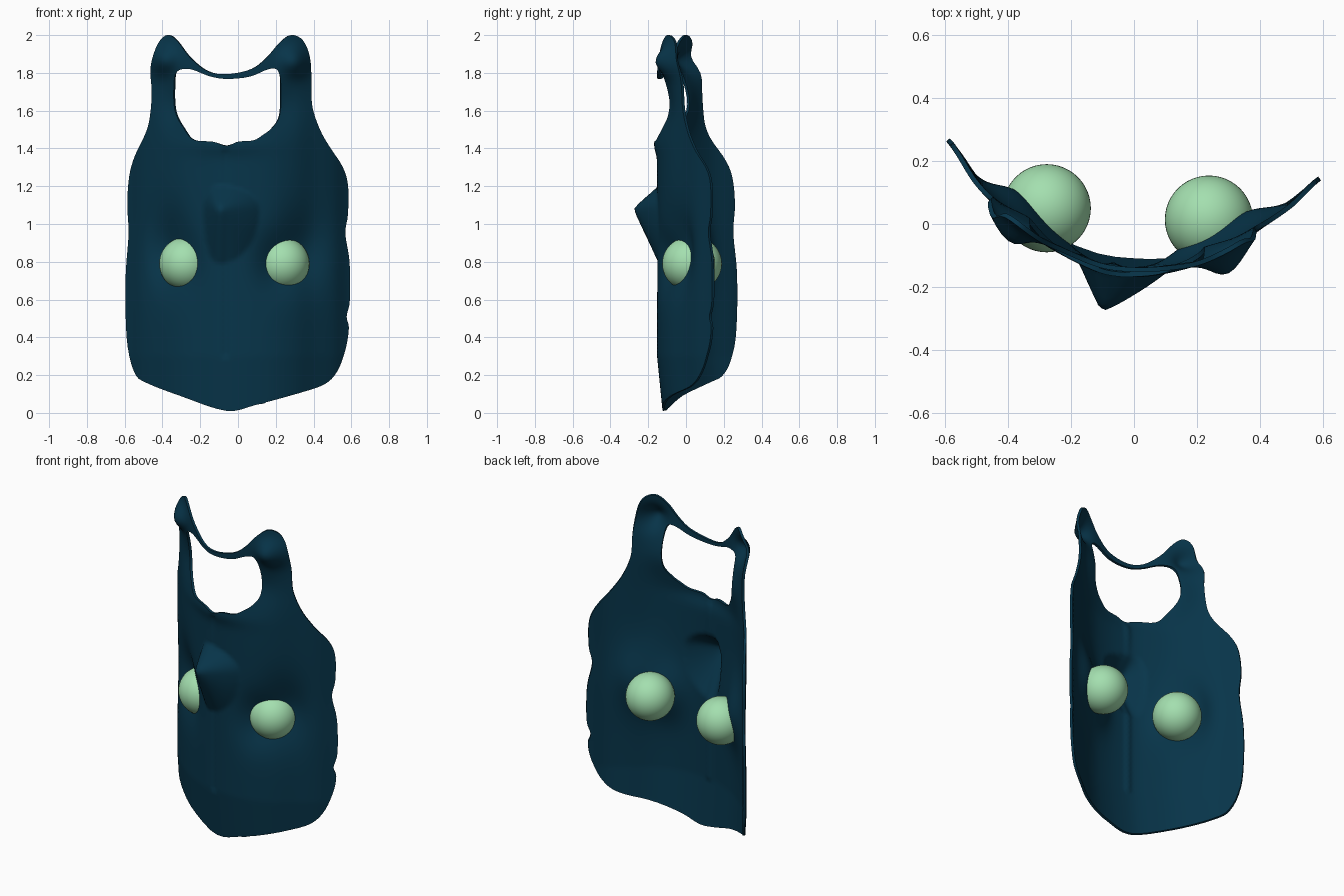
import bpy, bmesh, math
from mathutils import Vector
from mathutils.geometry import delaunay_2d_cdt

if "Cube" in bpy.data.objects:
    bpy.data.objects.remove(bpy.data.objects["Cube"])

# front outline (x, z) of the sheet and of the opening below the top band
OUTLINE = [(-.06, .012), (.1, .045), (.3, .1), (.45, .15), (.52, .22), (.565, .34), (.582, .45),
           (.57, .51), (.588, .6), (.586, .8), (.563, .95), (.577, 1.05), (.578, 1.2), (.55, 1.3),
           (.48, 1.41), (.43, 1.5), (.39, 1.62), (.385, 1.75), (.375, 1.88), (.34, 1.97),
           (.28, 2.0), (.22, 1.96), (.15, 1.88), (.07, 1.82), (-.06, 1.793), (-.16, 1.81),
           (-.25, 1.88), (-.32, 1.97), (-.37, 2.0), (-.42, 1.95), (-.457, 1.83), (-.452, 1.7),
           (-.46, 1.58), (-.48, 1.49), (-.54, 1.36), (-.57, 1.25), (-.58, 1.1), (-.573, .95),
           (-.588, .75), (-.59, .55), (-.578, .35), (-.54, .21), (-.48, .16), (-.3, .09)]
OPENING = [(-.335, 1.74), (-.32, 1.81), (-.25, 1.82), (-.15, 1.783), (-.06, 1.768), (.06, 1.78),
           (.16, 1.82), (.21, 1.815), (.225, 1.74), (.22, 1.58), (.18, 1.51), (.13, 1.47),
           (.08, 1.442), (0, 1.435), (-.06, 1.415), (-.13, 1.435), (-.23, 1.445),
           (-.28, 1.5), (-.33, 1.6)]
# depth of the curved sheet at x = -0.6, -0.5 ... 0.6
DEPTH = [.275, .13, .03, -.045, -.095, -.133, -.145, -.142, -.123, -.08, -.01, .06, .15]


def spline(p0, p1, p2, p3, t):
    return .5 * (2 * p1 + (p2 - p0) * t + (2 * p0 - 5 * p1 + 4 * p2 - p3) * t * t
                 + (3 * p1 - p0 - 3 * p2 + p3) * t ** 3)


def smooth_loop(points, steps=4):
    p = [Vector(q) for q in points]
    n = len(p)
    return [spline(p[i - 1], p[i], p[(i + 1) % n], p[(i + 2) % n], s / steps)
            for i in range(n) for s in range(steps)]


def inside(x, z, loop):
    hit = False
    for i, b in enumerate(loop):
        a = loop[i - 1]
        if (a.y > z) != (b.y > z) and x < a.x + (z - a.y) / (b.y - a.y) * (b.x - a.x):
            hit = not hit
    return hit


def bump(x, z, cx, cz, sx, sz):
    return math.exp(-((x - cx) / sx) ** 2 - ((z - cz) / sz) ** 2)


def depth(x, z):
    f = min(max((x + .6) * 10, 0), 11.999)
    i = int(f)
    d = [DEPTH[min(max(i + k, 0), 12)] for k in (-1, 0, 1, 2)]
    y = spline(*d, f - i)
    # eye sockets, horns and set-back straps
    y += .085 * bump(x, z, -.37, .86, .1, .2) + .07 * bump(x, z, .34, .86, .11, .2)
    y += .03 * bump(x, z, -.27, .79, .08, .14) + .065 * bump(x, z, .2, .79, .1, .15)
    y -= .075 * bump(x, z, -.4, 1.87, .07, .07) + .07 * bump(x, z, .3, 1.86, .07, .07)
    y += .035 * (bump(x, z, .22, 1.63, .12, .13) + bump(x, z, -.33, 1.63, .08, .13))
    # snout: lopsided cone with a long lower side
    dx = (x + .1) / (.21 if x > -.1 else .075)
    dz = (z - 1.08) / (.12 if z > 1.08 else .29)
    y -= .137 * max(0, 1 - (abs(dx) ** 2 + abs(dz) ** 2) ** .5)
    # neckline lip, centre crease, lower edge
    y -= .018 * bump(x, z, -.06, 1.42, .2, .05)
    if .3 < z < 1.4:
        y += .01 * math.exp(-((x + .065) / .015) ** 2) * min(1, abs(z - 1.08) / .3)
    return y + .03 * max(0, .3 - z) / .3


def material(name, color):
    m = bpy.data.materials.new(name)
    m.diffuse_color = (*color, 1)
    m.use_nodes = True
    m.node_tree.nodes["Principled BSDF"].inputs["Base Color"].default_value = m.diffuse_color
    return m


navy = material("dark_teal", (.0022, .035, .068))
green = material("pale_green", (.37, .74, .43))

# sheet: triangulated outline with a fine inner grid
outer, hole = smooth_loop(OUTLINE), smooth_loop(OPENING)
pts, edges = [], []
for loop in (outer, hole):
    s, n = len(pts), len(loop)
    pts += loop
    edges += [(s + i, s + (i + 1) % n) for i in range(n)]
rim = list(pts)
STEP = .018
for j in range(112):
    for i in range(-34, 35):
        x, z = (i + .5 * (j % 2)) * STEP, j * STEP
        if inside(x, z, outer) and not inside(x, z, hole):
            if all((x - p.x) ** 2 + (z - p.y) ** 2 > (.5 * STEP) ** 2 for p in rim):
                pts.append(Vector((x, z)))
verts, _, faces, *_ = delaunay_2d_cdt(pts, edges, [], 0, 1e-5)
bm = bmesh.new()
bv = [bm.verts.new((v.x, depth(v.x, v.y), v.y)) for v in verts]
for f in faces:
    c = sum((verts[k] for k in f), Vector((0, 0))) / len(f)
    if inside(c.x, c.y, outer) and not inside(c.x, c.y, hole):
        bm.faces.new([bv[k] for k in f])
bmesh.ops.delete(bm, geom=[v for v in bm.verts if not v.link_faces], context='VERTS')
bmesh.ops.recalc_face_normals(bm, faces=bm.faces)
if sum(f.normal.y for f in bm.faces) > 0:
    bmesh.ops.reverse_faces(bm, faces=bm.faces)
me = bpy.data.meshes.new("curved_sheet")
bm.to_mesh(me)
bm.free()
sheet = bpy.data.objects.new("curved_sheet", me)
bpy.context.collection.objects.link(sheet)
me.materials.append(navy)
solid = sheet.modifiers.new("thickness", 'SOLIDIFY')
solid.thickness, solid.offset = .015, 0
bpy.context.view_layer.objects.active = sheet
sheet.select_set(True)
bpy.ops.object.modifier_apply(modifier="thickness")
bpy.ops.object.shade_smooth_by_angle(angle=math.radians(50))

# eyes
for name, loc in (("left_eye", (-.277, .05, .79)), ("right_eye", (.238, .014, .79))):
    bpy.ops.mesh.primitive_uv_sphere_add(segments=48, ring_count=24, radius=.14, location=loc)
    eye = bpy.context.object
    eye.name = name
    eye.data.materials.append(green)
    bpy.ops.object.shade_smooth()
